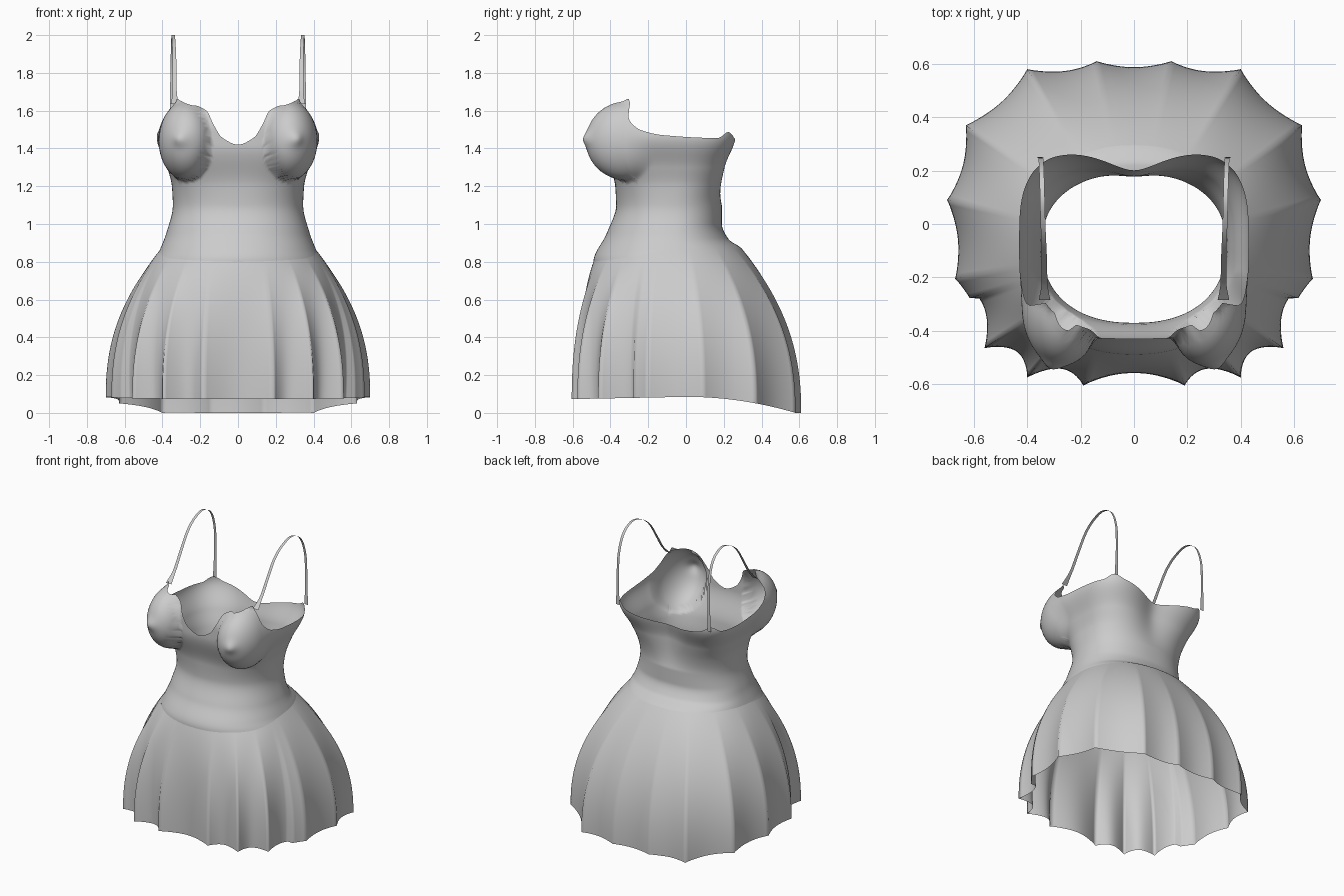
import bpy
from math import sin, cos, pi, atan2, degrees, exp, sqrt

cube = bpy.data.objects.get("Cube")
if cube:
    bpy.data.objects.remove(cube)

fabric = bpy.data.materials.new("grey fabric")
fabric.use_nodes = True
GREY = (0.6, 0.6, 0.6, 1)
fabric.diffuse_color = GREY
fabric.node_tree.nodes["Principled BSDF"].inputs["Base Color"].default_value = GREY

AXIS_Y = -0.08


def curve(keys, t):
    """Smooth interpolation through (position, value) keys."""
    if t <= keys[0][0]:
        return keys[0][1]
    if t >= keys[-1][0]:
        return keys[-1][1]
    i = max(k for k in range(len(keys) - 1) if keys[k][0] <= t)

    def slope(k):
        if k == 0 or k == len(keys) - 1:
            return 0
        left = (keys[k][1] - keys[k - 1][1]) / (keys[k][0] - keys[k - 1][0])
        right = (keys[k + 1][1] - keys[k][1]) / (keys[k + 1][0] - keys[k][0])
        return 0 if left * right <= 0 else 2 * left * right / (left + right)

    (p, a), (q, b) = keys[i], keys[i + 1]
    h = q - p
    s = (t - p) / h
    return ((1 + 2 * s) * (1 - s) ** 2 * a + s * (1 - s) ** 2 * h * slope(i)
            + s * s * (3 - 2 * s) * b + s * s * (s - 1) * h * slope(i + 1))


def sheet(name, point, columns, rows, closed):
    """Smooth grid surface from point(column, v), v running 0 to 1."""
    verts = [point(c, r / rows) for r in range(rows + 1) for c in range(columns)]
    faces = []
    for r in range(rows):
        for c in range(columns if closed else columns - 1):
            d = (c + 1) % columns
            a, b = r * columns, (r + 1) * columns
            faces.append((a + c, a + d, b + d, b + c))
    mesh = bpy.data.meshes.new(name)
    mesh.from_pydata(verts, [], faces)
    mesh.materials.append(fabric)
    for p in mesh.polygons:
        p.use_smooth = True
    obj = bpy.data.objects.new(name, mesh)
    bpy.context.collection.objects.link(obj)
    return obj


# Body outline by height: half width, front depth, back depth, squareness
WIDTH = [(.8, .44), (.86, .415), (.95, .38), (1.1, .345), (1.2, .35), (1.3, .375),
         (1.46, .43), (1.55, .41), (1.65, .365)]
FRONT = [(.8, .41), (.95, .34), (1.1, .29), (1.2, .295), (1.42, .35), (1.5, .35), (1.65, .31)]
BACK = [(.8, .42), (.87, .375), (.92, .305), (1, .27), (1.1, .27), (1.3, .31), (1.48, .38)]
SQUARE = [(.8, 2.2), (1.1, 2.3), (1.46, 3.4)]
# Edges by angle from the front
NECKLINE = [(0, 1.42), (14, 1.46), (20, 1.52), (28, 1.6), (38, 1.63), (52, 1.655), (55, 1.665),
            (58, 1.62), (61, 1.55), (70, 1.495), (85, 1.47), (122, 1.455), (131, 1.487),
            (140, 1.455), (180, 1.41)]
WAIST = [(0, .8), (50, .815), (90, .86), (120, .87), (180, .87)]


def cup_reach(sx, cy, z):
    """Distance along a level ray to the far side of the cup."""
    cx, yc, zc, rx, ry, rz = .27, -.31, 1.44, .15, .22, .21
    k = 1 - ((z - zc) / rz) ** 2
    ox, oy = -cx / rx, (AXIS_Y - yc) / ry
    dx, dy = sx / rx, -cy / ry
    a, b, c = dx * dx + dy * dy, ox * dx + oy * dy, ox * ox + oy * oy - k
    disc = b * b - a * c
    return (sqrt(disc) - b) / a if disc > 0 else 0


def body(t, z, bust=True):
    s, c = sin(t), cos(t)
    n = curve(SQUARE, z)
    depth = curve(FRONT if c > 0 else BACK, z)
    r = (abs(s / curve(WIDTH, z)) ** n + abs(c / depth) ** n) ** (-1 / n)
    # hollow along the spine
    off = (pi - abs(t)) / .5
    r -= .09 * exp(-off * off) * min(1, max(0, (z - 1.1) / .35))
    if bust and c > 0:
        reach = cup_reach(abs(s), c, z)
        h = max(0, .03 - abs(r - reach)) / .03
        r = max(r, reach) + h * h * .0075
        x = abs(s) * r - .3
        r += .022 * exp(-(x * x + (z - 1.45) ** 2) / .0014)
    return s * r, AXIS_Y - c * r, z


# Bodice
COLS = 240


def bodice_point(c, v):
    t = 2 * pi * c / COLS - pi
    a = abs(degrees(t))
    low, high = curve(WAIST, a), curve(NECKLINE, a)
    return body(t, low + (high - low) * v)


sheet("bodice", bodice_point, COLS, 64, True)

# Pleated skirt: hem ridges on one side, mirrored to the other
ridges = [(.19, -.605), (.4, -.575), (.56, -.465), (.67, -.205),
          (.7, .09), (.63, .37), (.4, .58), (.14, .61)]
ridges = ridges + [(-x, y) for x, y in reversed(ridges)]
STEPS = 16


def skirt_point(c, v):
    i, f = c // STEPS, (c % STEPS) / STEPS
    (x0, y0), (x1, y1) = ridges[i], ridges[(i + 1) % len(ridges)]
    x, y = x0 + (x1 - x0) * f, y0 + (y1 - y0) * f
    dip = .09 if y < -.3 else .038
    scale = 1 - dip * v ** .7 * sin(pi * f) ** .85
    x, y = x * scale, y * scale
    t = atan2(x, AXIS_Y - y)
    top = curve(WAIST, abs(degrees(t)))
    wx, wy, _ = body(t, top, False)
    hem = max(0, .085 - .088 * max(0, y / .59) ** 2 - .012 * max(0, -y / .6))
    g = 1 - (1 - v) ** 2.3
    return wx + (x - wx) * g, wy + (y - wy) * g, top + (hem - top) * v


skirt = sheet("skirt", skirt_point, STEPS * len(ridges), 40, True)

# Shoulder straps
STRAP_Y = [(0, -.285), (.12, -.22), (.25, -.155), (.4, -.075), (.5, .0), (.58, .09),
           (.66, .17), (.73, .22), (.81, .247), (.9, .25), (1, .247)]
STRAP_Z = [(0, 1.635), (.12, 1.7), (.25, 1.8), (.4, 1.915), (.5, 1.972), (.58, 2.0),
           (.66, 1.97), (.73, 1.9), (.81, 1.78), (.9, 1.64), (1, 1.47)]
STRAP_X = [(0, .335), (.3, .336), (.58, .343), (1, .352)]
STRAP_W = [(0, .022), (.12, .011), (.58, .009), (.9, .009), (1, .014)]


def strap_point(c, v):
    x = curve(STRAP_X, v) + (c - 1) * curve(STRAP_W, v)
    return x, curve(STRAP_Y, v), curve(STRAP_Z, v)


straps = sheet("shoulder_straps", strap_point, 3, 60, False)
straps.modifiers.new("mirror", 'MIRROR').use_clip = False
